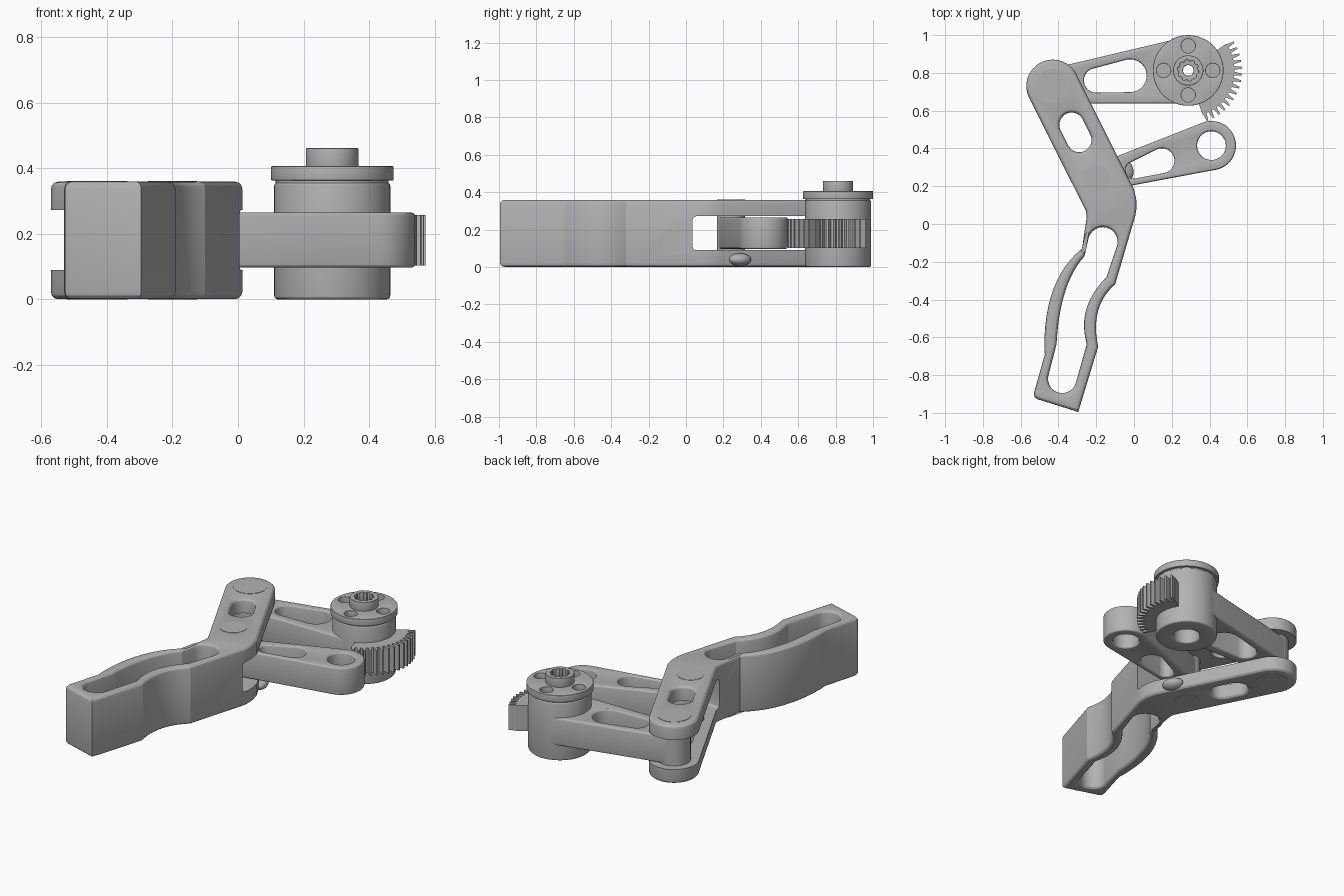
import bpy, bmesh, math
from mathutils import Vector

if "Cube" in bpy.data.objects:
    bpy.data.objects.remove(bpy.data.objects["Cube"])

grey = bpy.data.materials.new("machined grey")
grey.use_nodes = True
grey.diffuse_color = (0.45, 0.45, 0.45, 1)
grey.node_tree.nodes["Principled BSDF"].inputs["Base Color"].default_value = grey.diffuse_color


def arc(c, r, start, end, n=24):
    """Points on an arc, angles in degrees."""
    steps = [math.radians(start + (end - start) * i / n) for i in range(n + 1)]
    return [(c[0] + r * math.cos(a), c[1] + r * math.sin(a)) for a in steps]


def circle(c, r, n=64):
    return arc(c, r, 0, 360, n)[:-1]


def hull(c1, r1, c2, r2):
    """Outline wrapped around two circles."""
    d = Vector(c2) - Vector(c1)
    a = math.degrees(math.atan2(d.y, d.x))
    p = math.degrees(math.acos((r1 - r2) / d.length))
    return arc(c2, r2, a - p, a + p) + arc(c1, r1, a + p, a + 360 - p)


def bow(a, m, b, n=12):
    """Smooth curve from a to b passing through m."""
    a, m, b = Vector(a), Vector(m), Vector(b)
    k = 2 * m - (a + b) / 2
    ts = [i / n for i in range(n + 1)]
    return [tuple(a * (1 - t) ** 2 + k * 2 * t * (1 - t) + b * t * t) for t in ts]


def inset(pts, d):
    """Move a loop towards the material on its left side."""
    out = []
    for i, p in enumerate(pts):
        e1 = (p - pts[i - 1]).normalized()
        e2 = (pts[(i + 1) % len(pts)] - p).normalized()
        n1, n2 = Vector((-e1.y, e1.x)), Vector((-e2.y, e2.x))
        out.append(p + (n1 + n2) * d / (1 + n1.dot(n2)))
    return out


def finish(ob):
    bpy.ops.object.select_all(action="DESELECT")
    ob.select_set(True)
    bpy.context.view_layer.objects.active = ob
    bpy.ops.object.shade_smooth_by_angle(angle=math.radians(21))


def prism(name, outline, z0, z1, holes=(), round_=0.0):
    """Upright solid with through holes and rounded rims."""
    bm = bmesh.new()
    levels = [(z0, 0), (z1, 0)]
    if round_:
        rim = [(round_ * (1 - math.cos(t)), round_ * (1 - math.sin(t)))
               for t in (math.pi / 2, math.pi / 3, math.pi / 6, 0)]
        rim = [(b, a) for a, b in rim][::-1]
        levels = [(z0 + round_ - h, i) for h, i in
                  [(round_ - b, a) for b, a in [(v, u) for v, u in rim]]]
        levels.sort()
        levels += [(z0 + z1 - z, i) for z, i in reversed(levels)]
    caps = ([], [])
    for k, loop in enumerate([outline, *holes]):
        pts = [Vector(p) for p in loop]
        area = sum(pts[i - 1].cross(p) for i, p in enumerate(pts))
        if (area > 0) != (k == 0):
            pts.reverse()
        rings = [[bm.verts.new((p.x, p.y, z)) for p in inset(pts, i)] for z, i in levels]
        for lo, hi in zip(rings, rings[1:]):
            for j in range(len(lo)):
                bm.faces.new((lo[j - 1], lo[j], hi[j], hi[j - 1]))
        for cap, ring in zip(caps, (rings[0], rings[-1])):
            cap += [bm.edges.get((ring[j - 1], ring[j])) for j in range(len(ring))]
    for cap, z in zip(caps, (-1, 1)):
        bmesh.ops.triangle_fill(bm, use_beauty=True, edges=cap, normal=(0, 0, z))
    bmesh.ops.recalc_face_normals(bm, faces=bm.faces)
    me = bpy.data.meshes.new(name)
    bm.to_mesh(me)
    bm.free()
    me.materials.append(grey)
    ob = bpy.data.objects.new(name, me)
    bpy.context.collection.objects.link(ob)
    finish(ob)
    return ob


END_PIN, MID_PIN = (-0.43, 0.73), (-0.2, 0.24)
HUB, EYE = (0.287, 0.813), (0.41, 0.415)

# Finger: forked upper arm and curved, slotted grip
outline = (
    arc(END_PIN, 0.14, 26.6, 206.6, 32)
    + [(-0.255, 0.07), (-0.25, 0.04)]
    + bow((-0.275, -0.13), (-0.425, -0.34), (-0.475, -0.65))
    + [(-0.472, -0.69), (-0.53, -0.895), (-0.527, -0.917), (-0.51, -0.928), (-0.295, -0.995)]
    + bow((-0.19, -0.65), (-0.19, -0.46), (-0.10, -0.32))
    + [(0.006, 0.04), (0.013, 0.08), (0.012, 0.13), (0.0, 0.183)])
grip_slot = (
    arc((-0.165, -0.095), 0.078, -15, 165)
    + bow((-0.262, -0.17), (-0.365, -0.36), (-0.41, -0.635))
    + arc((-0.38, -0.82), 0.075, 165, 345)
    + bow((-0.25, -0.635), (-0.252, -0.45), (-0.145, -0.28)))
arm_slot = hull((-0.33, 0.525), 0.065, (-0.29, 0.445), 0.065)
finger = prism("finger", outline, 0.001, 0.359, [grip_slot, arm_slot], 0.022)

# Gap between the two fork plates
cutter = prism("fork_gap_cutter", [(-1, 0.035), (1, 0.035), (1, 1.2), (-1, 1.2)],
               0.09, 0.272, round_=0.02)
cutter.hide_render = True
cut = finger.modifiers.new("fork gap", "BOOLEAN")
cut.object = cutter
cut.solver = "EXACT"
bpy.context.view_layer.objects.active = finger
bpy.ops.object.modifier_apply(modifier=cut.name)
bpy.data.objects.remove(cutter)
finish(finger)

# Pivot pins
prism("end_pin", circle(END_PIN, 0.093), 0, 0.361)
prism("middle_pin", circle(MID_PIN, 0.075), 0, 0.361)

# Drive link with window, ending at the hub
prism("drive_link", hull(END_PIN, 0.092, HUB, 0.176), 0.097, 0.265,
      [hull((-0.2, 0.76), 0.065, (-0.02, 0.785), 0.087), circle(HUB, 0.076)], 0.012)

# Support link with window and eye
prism("support_link", hull(MID_PIN, 0.07, EYE, 0.13), 0.097, 0.265,
      [hull((0.0, 0.285), 0.045, (0.148, 0.335), 0.066), circle(EYE, 0.076)], 0.012)

# Hub barrel, inner web, horn disc and splined boss
prism("hub", circle(HUB, 0.177), 0, 0.358, [circle(HUB, 0.075)], 0.012)
prism("hub_web", circle(HUB, 0.08), 0.2, 0.355, [circle(HUB, 0.028)])
screw_holes = [circle(p, 0.037, 32) for p in arc(HUB, 0.13, 0, 270, 3)]
prism("horn_disc", circle(HUB, 0.187), 0.363, 0.406,
      [circle(HUB, 0.028), *screw_holes], 0.003)
prism("hub_neck", circle(HUB, 0.172), 0.34, 0.365, [circle(HUB, 0.028)])
spline = [p for i in range(20)
          for p in arc(HUB, 0.056 if i % 2 else 0.049, i * 18 + 2, i * 18 + 16, 2)]
prism("horn_boss", circle(HUB, 0.08), 0.404, 0.461, [spline], 0.003)

# Gear sector
teeth = []
for i in range(15):
    a = -69 + i * 7.2
    teeth += arc(HUB, 0.245, a - 3.2, a - 2.3, 1) + arc(HUB, 0.285, a - 0.9, a + 0.9, 1)
    teeth += arc(HUB, 0.245, a + 2.3, a + 3.2, 1)
prism("gear_sector", teeth + arc(HUB, 0.12, 35, -72), 0.103, 0.258)

# Rounded stop button on the edge of the lower fork plate
bpy.ops.mesh.primitive_uv_sphere_add(segments=32, ring_count=16, radius=1,
                                     location=(-0.055, 0.287, 0.04),
                                     rotation=(0, 0, math.radians(26.6)))
button = bpy.context.object
button.name = "stop_button"
button.scale = (0.05, 0.064, 0.034)
button.data.materials.append(grey)
finish(button)
